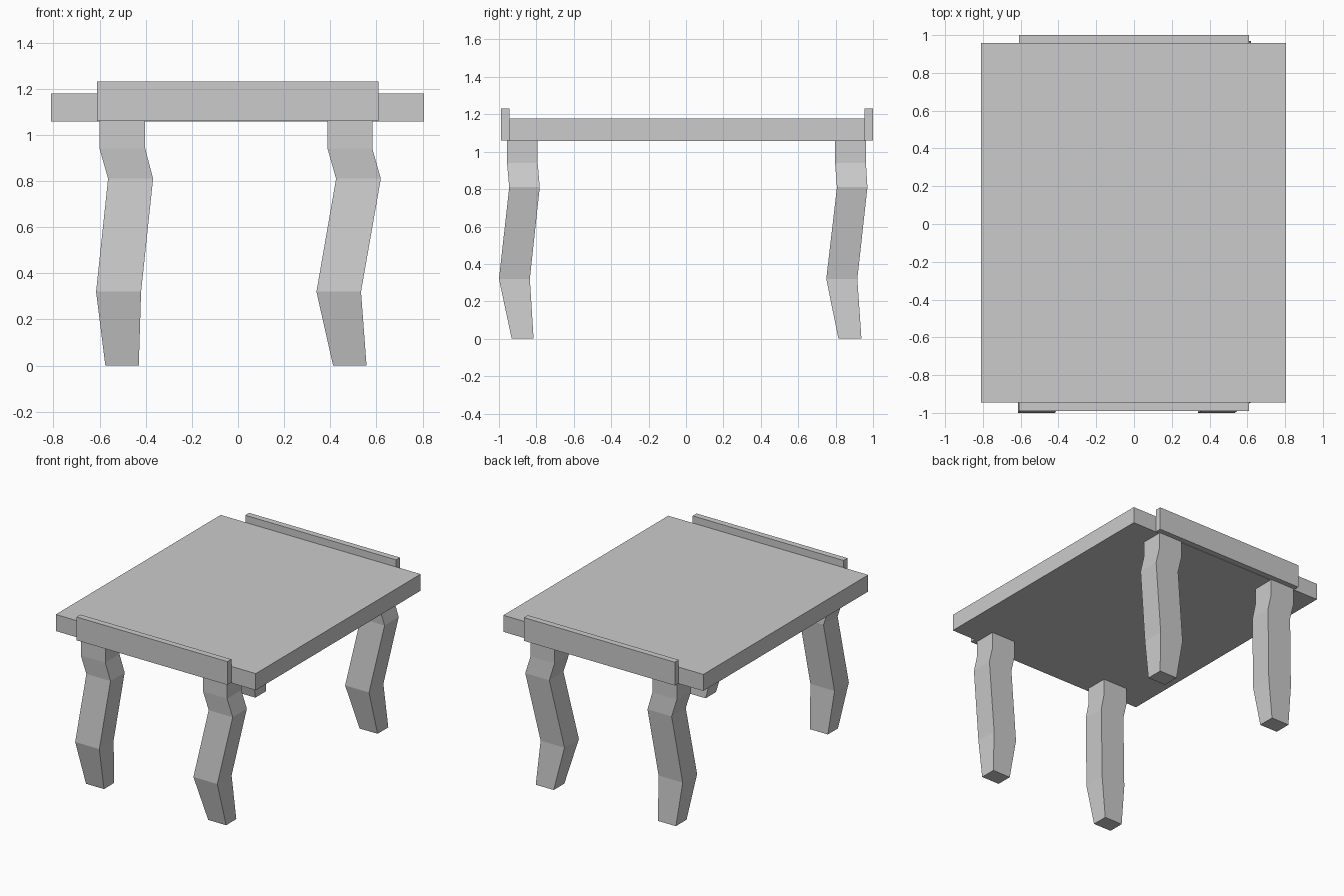
import bpy, bmesh

if "Cube" in bpy.data.objects:
    bpy.data.objects.remove(bpy.data.objects["Cube"])


def make_object(name, bm):
    bmesh.ops.recalc_face_normals(bm, faces=bm.faces[:])
    mesh = bpy.data.meshes.new(name)
    bm.to_mesh(mesh)
    bm.free()
    obj = bpy.data.objects.new(name, mesh)
    bpy.context.collection.objects.link(obj)
    return obj


def loft(name, sections):
    """Four-sided solid through rectangles (z, x0, x1, y0, y1)."""
    bm = bmesh.new()
    rings = [[bm.verts.new((x, y, z)) for x, y in
              ((x0, y0), (x1, y0), (x1, y1), (x0, y1))]
             for z, x0, x1, y0, y1 in sections]
    for low, high in zip(rings, rings[1:]):
        for i in range(4):
            j = (i + 1) % 4
            bm.faces.new((low[i], low[j], high[j], high[i]))
    bm.faces.new(rings[0][::-1])
    bm.faces.new(rings[-1])
    return make_object(name, bm)


def box(name, x0, x1, y0, y1, z0, z1):
    return loft(name, [(z0, x0, x1, y0, y1), (z1, x0, x1, y0, y1)])


# Tabletop slab and raised end boards
box("tabletop", -0.81, 0.805, -0.945, 0.957, 1.057, 1.178)
box("front_end_board", -0.61, 0.608, -0.99, -0.945, 1.06, 1.23)
box("back_end_board", -0.61, 0.608, 0.955, 1.0, 1.06, 1.23)

# Crooked legs: heights of the bends and the extents at each bend
heights = [0.0, 0.32, 0.81, 0.94, 1.06]
x_profiles = {
    "left": [(-0.575, -0.43), (-0.615, -0.42), (-0.563, -0.368), (-0.6, -0.402), (-0.6, -0.402)],
    "right": [(0.412, 0.557), (0.34, 0.533), (0.425, 0.619), (0.388, 0.582), (0.388, 0.582)],
}
y_profiles = {
    "front": [(-0.932, -0.815), (-1.0, -0.835), (-0.945, -0.782), (-0.957, -0.793), (-0.957, -0.793)],
    "back": [(0.815, 0.938), (0.75, 0.916), (0.807, 0.97), (0.797, 0.962), (0.797, 0.962)],
}
for end, ys in y_profiles.items():
    for side, xs in x_profiles.items():
        loft(f"{end}_{side}_leg",
             [(z, *x, *y) for z, x, y in zip(heights, xs, ys)])
